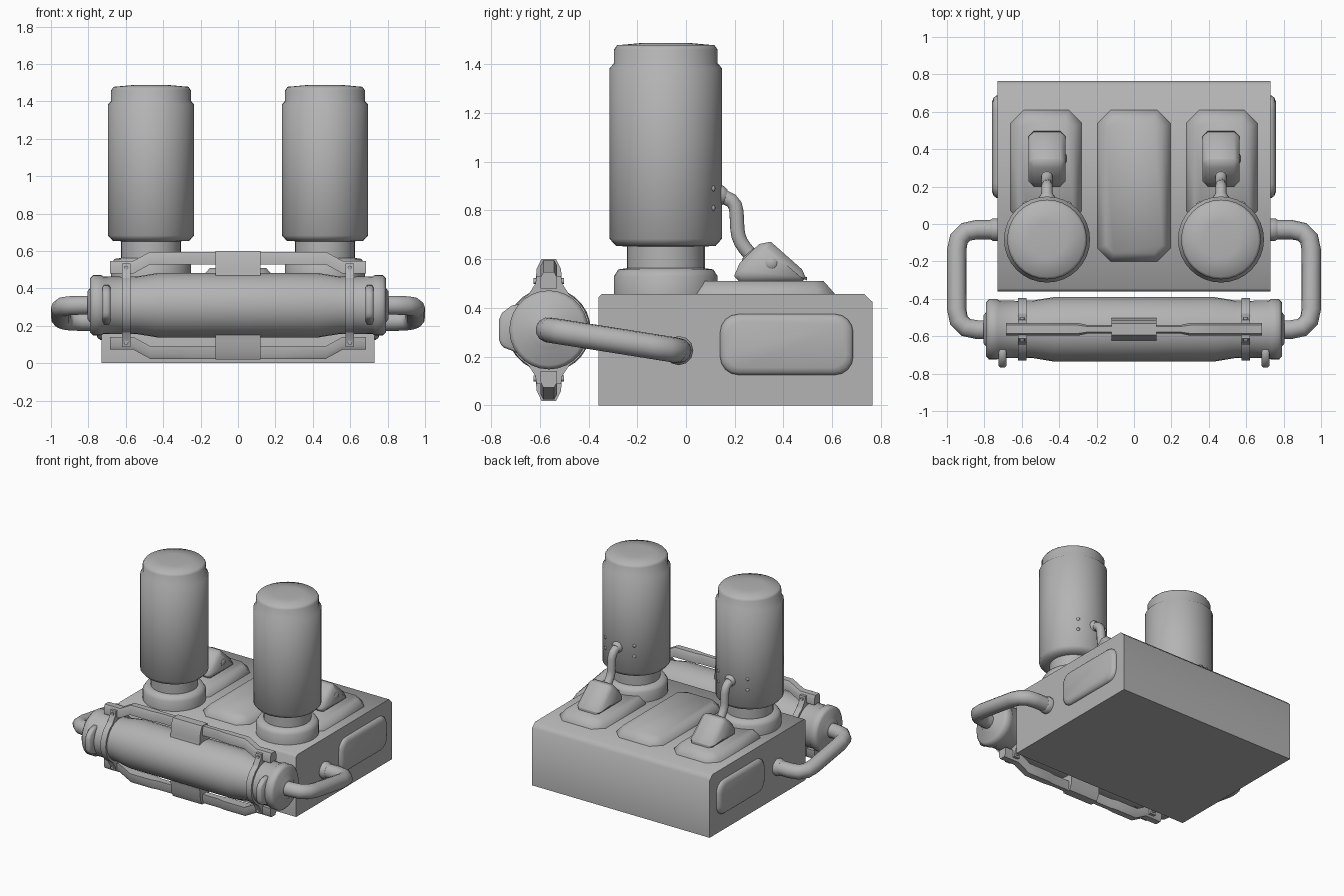
import bpy, bmesh
from math import sin, cos, pi, radians
from mathutils import Vector, Matrix

if "Cube" in bpy.data.objects:
    bpy.data.objects.remove(bpy.data.objects["Cube"])

grey = bpy.data.materials.new("dark_grey")
grey.diffuse_color = (0.455, 0.455, 0.455, 1)
grey.use_nodes = True
grey.node_tree.nodes["Principled BSDF"].inputs["Base Color"].default_value = grey.diffuse_color


def loft(name, rings, bevel=0, angle=50):
    """Skin a list of equal-length point rings and cap both ends."""
    bm = bmesh.new()
    rows = [[bm.verts.new(p) for p in ring] for ring in rings]
    n = len(rows[0])
    for a, b in zip(rows, rows[1:]):
        for i in range(n):
            j = (i + 1) % n
            bm.faces.new((a[i], a[j], b[j], b[i]))
    bm.faces.new(rows[0])
    bm.faces.new(rows[-1])
    bmesh.ops.recalc_face_normals(bm, faces=bm.faces)
    if bevel:
        sharp = [e for e in bm.edges if e.calc_face_angle(0) > radians(40)]
        bmesh.ops.bevel(bm, geom=sharp, offset=bevel, segments=1, affect='EDGES')
    me = bpy.data.meshes.new(name)
    bm.to_mesh(me)
    bm.free()
    me.materials.append(grey)
    me.shade_smooth()
    me.set_sharp_from_angle(angle=radians(angle))
    ob = bpy.data.objects.new(name, me)
    bpy.context.collection.objects.link(ob)
    return ob


def lathe(name, profile, centre, axis=(0, 0, 1), seg=32, angle=50):
    """Revolve (radius, height) pairs around an axis through centre."""
    rot = Vector((0, 0, 1)).rotation_difference(Vector(axis)).to_matrix()
    c = Vector(centre)
    return loft(name, [[c + rot @ Vector((r * cos(2 * pi * i / seg), r * sin(2 * pi * i / seg), h))
                        for i in range(seg)] for r, h in profile], angle=angle)


def prism(name, yz, x0, x1, bevel=0):
    """Extrude a side profile along x."""
    return loft(name, [[(x, y, z) for y, z in yz] for x in (x0, x1)], bevel)


def pad(name, hx, hy, corner, layers, matrix, n=1):
    """Rounded-rectangle slab; layers are (inset, height) pairs."""
    rings = []
    for inset, h in layers:
        ring = []
        for k, (sx, sy) in enumerate(((1, 1), (-1, 1), (-1, -1), (1, -1))):
            for i in range(n + 1):
                a = pi / 2 * (k + i / n)
                r = corner - inset * 0.6
                ring.append(matrix @ Vector((sx * (hx - inset - r) + r * cos(a),
                                             sy * (hy - inset - r) + r * sin(a), h)))
        rings.append(ring)
    return loft(name, rings, angle=60)


def tube(name, points, radius, fillet, seg=12):
    """Round pipe along a polyline with filleted corners."""
    pts = [Vector(p) for p in points]
    path = [pts[0]]
    for a, b, c in zip(pts, pts[1:], pts[2:]):
        p, q = b + (a - b).normalized() * fillet, b + (c - b).normalized() * fillet
        for i in range(4):
            t = i / 3
            path.append(p * (1 - t) ** 2 + b * 2 * t * (1 - t) + q * t * t)
    path.append(pts[-1])
    rings = []
    tan = (path[1] - path[0]).normalized()
    u = tan.orthogonal().normalized()
    for i, p in enumerate(path):
        new = (path[min(i + 1, len(path) - 1)] - path[max(i - 1, 0)]).normalized()
        u = tan.rotation_difference(new) @ u
        tan = new
        v = tan.cross(u)
        rings.append([p + radius * (u * cos(2 * pi * k / seg) + v * sin(2 * pi * k / seg))
                      for k in range(seg)])
    return loft(name, rings)


# Main housing
prism("housing", [(-0.36, 0), (0.765, 0), (0.765, 0.425), (0.73, 0.458),
                  (-0.345, 0.458), (-0.36, 0.443)], -0.73, 0.73)
slab = [(0, 0), (0, 0.004), (0.045, 0.055)]
pad("centre_pad", 0.195, 0.405, 0.07, slab, Matrix.Translation((0, 0.205, 0.455)))

TY, TZ = -0.563, 0.31
for s, side in ((-1, "left"), (1, "right")):
    cx, cy = s * 0.465, -0.083
    # Side panel
    m = Matrix.Translation((s * 0.725, 0.413, 0.25)) @ Matrix.Rotation(s * pi / 2, 4, 'Y')
    pad(side + "_side_panel", 0.125, 0.273, 0.075,
        [(0, 0), (0, 0.012), (0.01, 0.025), (0.03, 0.033)], m, n=4)
    # Top pad with angled connector
    pad(side + "_top_pad", 0.19, 0.305, 0.07, slab, Matrix.Translation((s * 0.47, 0.305, 0.455)))
    prism(side + "_connector", [(0.2, 0.50), (0.2, 0.565), (0.32, 0.682), (0.35, 0.67),
                                (0.497, 0.54), (0.497, 0.50)], s * 0.465 - 0.098, s * 0.465 + 0.098, 0.028)
    lathe(side + "_connector_button", [(0.024, 0), (0.024, 0.1), (0.016, 0.106)],
          (cx, 0.35, 0.585), (1, 0, 0), 12)
    lathe(side + "_connector_socket", [(0.042, -0.03), (0.042, 0.004), (0.03, 0.01)],
          (cx, 0.262, 0.618), (0, -0.67, 0.73), 12)
    # Canister collar, neck and body
    lathe(side + "_collar", [(0.213, 0.45), (0.213, 0.53), (0.195, 0.558), (0.16, 0.563)], (cx, cy, 0))
    lathe(side + "_neck", [(0.16, 0.54), (0.16, 0.66)], (cx, cy, 0))
    lathe(side + "_canister", [(0.16, 0.652), (0.205, 0.655), (0.23, 0.683), (0.23, 1.385), (0.213, 1.403),
                               (0.213, 1.46), (0.2, 1.478), (0.1, 1.487)], (cx, cy, 0), angle=52)
    # Canister hose, its flange and screws
    tube(side + "_hose", [(cx, 0.12, 0.865), (cx, 0.205, 0.84), (cx, 0.213, 0.68), (cx, 0.28, 0.6)],
         0.03, 0.045)
    lathe(side + "_hose_flange", [(0.042, 0), (0.042, 0.012), (0.029, 0.03)],
          (cx, 0.135, 0.862), (0, 1, -0.2), 12)
    for t in (-1, 1):
        for z in (0.81, 0.89):
            d = Vector((t * sin(0.55), cos(0.55), 0))
            lathe(side + "_screw", [(0.012, 0), (0.012, 0.005), (0.007, 0.009)],
                  Vector((cx, cy, z)) + d * 0.226, d, 8)
    # Side pipe from tank to housing
    tube(side + "_side_pipe", [(s * 0.77, -0.565, TZ), (s * 0.948, -0.565, TZ),
                               (s * 0.948, -0.03, 0.225), (s * 0.72, -0.03, 0.225)], 0.052, 0.11, 12)
    lathe(side + "_pipe_flange", [(0.06, 0), (0.06, 0.03), (0.052, 0.042)],
          (s * 0.725, -0.03, 0.225), (s, 0, 0), 12)
    # Tank strap, lugs and bolts
    lathe(side + "_strap", [(0.15, 0.576), (0.168, 0.576), (0.168, 0.62), (0.15, 0.62)],
          (0, TY, TZ), (s, 0, 0), 24)
    for v in (-1, 1):
        prism(side + "_strap_lug", [(TY - 0.1, TZ + v * 0.12), (TY - 0.055, TZ + v * 0.19),
                                    (TY - 0.05, TZ + v * 0.222), (TY + 0.05, TZ + v * 0.222),
                                    (TY + 0.055, TZ + v * 0.19), (TY + 0.1, TZ + v * 0.12)],
              s * 0.576, s * 0.62)
        lathe(side + "_strap_bolt", [(0.012, -0.062), (0.012, 0.062)],
              (s * 0.598, TY, TZ + v * 0.2), (0, 1, 0), 8)
    # Tapered fin on the front of the tank end
    fin = [(-0.66, 0.20), (-0.715, 0.225), (-0.755, 0.24), (-0.768, 0.27),
           (-0.768, 0.35), (-0.755, 0.38), (-0.715, 0.41), (-0.66, 0.42)]
    prism(side + "_tank_fin", fin, s * 0.682, s * 0.724, 0.009)

# Horizontal tank
half = [(0.172, 0.43), (0.154, 0.54), (0.152, 0.60), (0.154, 0.72), (0.162, 0.732),
        (0.162, 0.775), (0.145, 0.79), (0.09, 0.792), (0.075, 0.805)]
lathe("tank", [(r, -h) for r, h in reversed(half)] + half, (0, TY, TZ), (1, 0, 0), 28)

# Guard bars and clips above and below the tank
bar = [(0.25, 0.252, 0.023), (0.30, 0.252, 0.034), (0.47, 0.252, 0.034),
       (0.56, 0.203, 0.034), (0.685, 0.203, 0.034)]
path = [(-x, z, w) for x, z, w in reversed(bar)] + bar
for v, place in ((1, "upper"), (-1, "lower")):
    loft(place + "_bar", [[(x, TY + a * w, TZ + v * (z + b)) for a, b in
                           ((-1, -0.034), (-1, 0.012), (-0.65, 0.034),
                            (0.65, 0.034), (1, 0.012), (1, -0.034))] for x, z, w in path])
    prism(place + "_clip", [(TY + a, TZ + v * b) for a, b in
                            ((-0.062, 0.15), (-0.055, 0.19), (-0.05, 0.25), (-0.03, 0.291),
                             (0.03, 0.291), (0.05, 0.25), (0.055, 0.19), (0.062, 0.15))], -0.12, 0.12)
